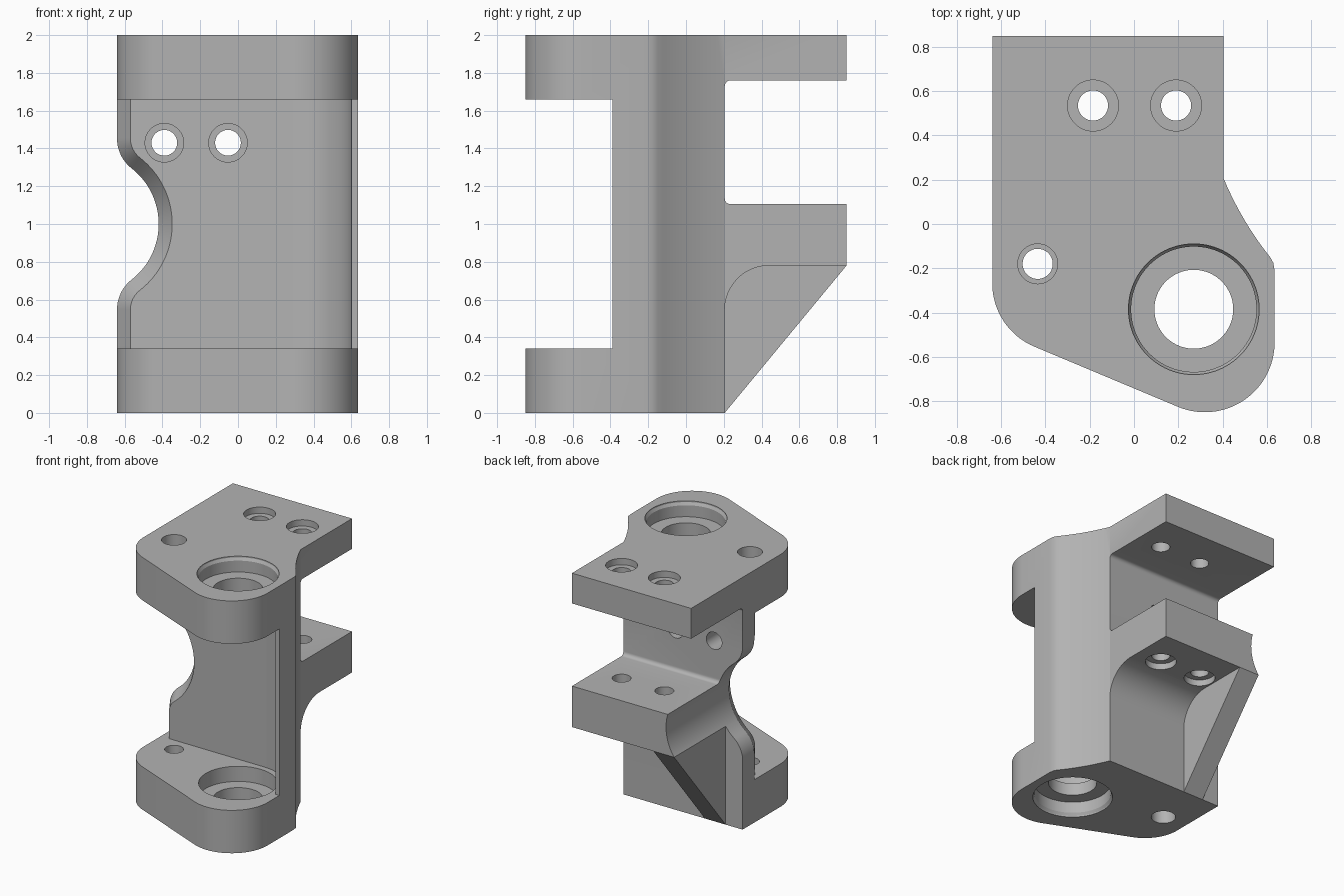
import bpy, bmesh
from math import sin, cos, radians, pi, hypot, atan2, degrees
from mathutils import Vector

cube = bpy.data.objects.get("Cube")
if cube:
    bpy.data.objects.remove(cube, do_unlink=True)

metal = bpy.data.materials.new("machined_grey")
metal.use_nodes = True
GREY = (0.45, 0.45, 0.45, 1)
metal.diffuse_color = GREY
metal.node_tree.nodes["Principled BSDF"].inputs["Base Color"].default_value = GREY


def arc(cx, cy, r, a0, a1, n=16):
    """Points on a circular arc, angles in degrees."""
    steps = [radians(a0 + (a1 - a0) * i / n) for i in range(n + 1)]
    return [(cx + r * cos(a), cy + r * sin(a)) for a in steps]


def loft(name, rings):
    """Closed solid through matching rings of points."""
    bm = bmesh.new()
    loops = [[bm.verts.new(p) for p in ring] for ring in rings]
    n = len(loops[0])
    for a, b in zip(loops, loops[1:]):
        for i in range(n):
            j = (i + 1) % n
            bm.faces.new((a[i], a[j], b[j], b[i]))
    bm.faces.new(loops[0])
    bm.faces.new(loops[-1])
    bmesh.ops.recalc_face_normals(bm, faces=bm.faces)
    mesh = bpy.data.meshes.new(name)
    bm.to_mesh(mesh)
    bm.free()
    mesh.materials.append(metal)
    obj = bpy.data.objects.new(name, mesh)
    bpy.context.collection.objects.link(obj)
    return obj


def prism_z(name, pts, z0, z1):
    return loft(name, [[(x, y, z) for x, y in pts] for z in (z0, z1)])


def prism_x(name, pts, x0, x1):
    return loft(name, [[(x, y, z) for y, z in pts] for x in (x0, x1)])


def stepped_hole(name, x, y, profile, n=64):
    """Vertical turned cutter from (radius, height) steps."""
    turn = [2 * pi * i / n for i in range(n)]
    return loft(name, [[(x + r * cos(a), y + r * sin(a), z) for a in turn]
                       for r, z in profile])


def mirrored(profile):
    """The same steps seen from the lower plate."""
    return [(r, 2 - z) for r, z in profile]


# Plan outline, extruded to the full height
BACK = 0.205
p0, p1, p2 = Vector((0.405, BACK)), Vector((0.487, 0.01)), Vector((0.615, -0.15))
flank = [tuple(p0 * (1 - t) ** 2 + p1 * 2 * t * (1 - t) + p2 * t * t)
         for t in [i / 10 for i in range(11)]]
outline = [(-0.64, 0.85), (0.405, 0.85)] + flank
outline += [(0.629, -0.175), (0.635, -0.21)]
outline += arc(0.32, -0.535, 0.315, 0, -113.2, 32)
outline += arc(-0.33, -0.268, 0.31, -113.2, -180, 20)
body = prism_z("bracket_body", outline, 0, 2)

cutters = []

# Front pocket, leaving a thin wall that sweeps round the bore
pocket = [(-1, -0.05)] + arc(0.27, -0.385, 0.33, 90, 0, 32)
pocket += [(0.6, -0.39), (1, -0.39), (1, -1.2), (-1, -1.2)]
cutters.append(prism_z("pocket_cutter", pocket, 0.34, 1.66))

# Gap between the top plate and the shelf, small inner fillets
f = 0.03
gap = [(1.2, 1.76)] + arc(BACK + f, 1.76 - f, f, 90, 180, 6)
gap += arc(BACK + f, 1.105 + f, f, 180, 270, 6) + [(1.2, 1.105)]
cutters.append(prism_x("gap_cutter", gap, -1, 1))

# Space under the shelf beside the gusset, with a large fillet
R = 0.235
under = [(BACK, -0.1)] + arc(BACK + R, 0.78 - R, R, 180, 90, 20)
under += [(1.2, 0.78), (1.2, -0.1)]
cutters.append(prism_x("under_shelf_cutter", under, -0.31, 1))

# Space outside the gusset, and its sloping edge
side = [(BACK, -0.1), (BACK, 0.78), (1.2, 0.78), (1.2, -0.1)]
cutters.append(prism_x("gusset_side_cutter", side, -1, -0.491))
slope = [(BACK, 0), (0.85, 0.78), (1.2, 0.78), (1.2, -0.1), (BACK, -0.1)]
cutters.append(prism_x("gusset_slope_cutter", slope, -1, 1))


# Round side notch with blended ends and a bevelled front edge
def notch(offset):
    cx, r, rf = -0.795, 0.375, 0.2
    dx = -0.6405 + rf - cx
    dz = ((r + rf) ** 2 - dx ** 2) ** 0.5
    turn = degrees(atan2(dz, dx))
    upper = arc(cx + dx, 1 + dz, rf - offset, 180, 180 + turn, 14)
    lower = [(x, 2 - z) for x, z in reversed(upper)]
    bowl = arc(cx, 1, r + offset, turn, -turn, 32)[1:-1]
    x_end = -0.6405 + offset
    return ([(-1.2, 1.66), (x_end, 1.66)] + upper + bowl + lower
            + [(x_end, 0.34), (-1.2, 0.34)])


stations = [(1.2, 0), (0.06, 0), (-0.05, 0.07), (-0.072, 0.084)]
cutters.append(loft("notch_cutter", [[(x, y, z) for x, z in notch(o)]
                                     for y, o in stations]))

# Bearing bores and pin holes, alike in both plates
bore = [(0.295, 2.1), (0.295, 1.99), (0.283, 1.97), (0.283, 1.88),
        (0.178, 1.88), (0.178, 1.78), (0.283, 1.78), (0.283, 1.6)]
pin = [(0.09, 2.1), (0.09, 1.85), (0.068, 1.85), (0.068, 1.6)]
for steps in (bore, mirrored(bore)):
    cutters.append(stepped_hole("bore_cutter", 0.27, -0.385, steps, 96))
for steps in (pin, mirrored(pin)):
    cutters.append(stepped_hole("pin_cutter", -0.435, -0.18, steps))

# Counterbored bolt holes in the top plate and the shelf
bolt = [(0.115, 2.1), (0.115, 1.95), (0.068, 1.95), (0.068, 1.7)]
shelf_bolt = [(0.068, 1.2), (0.068, 0.83), (0.115, 0.83), (0.115, 0.6)]
for x in (-0.185, 0.19):
    for steps in (bolt, shelf_bolt):
        cutters.append(stepped_hole("bolt_cutter", x, 0.535, steps))

# Counterbored holes through the wall, running front to back
ring = arc(0, 0, 1, 0, 360, 64)[:-1]
wall_steps = [(0.102, -0.2), (0.102, 0.0), (0.068, 0.0), (0.068, 0.3)]
for hx in (-0.39, -0.053):
    cutters.append(loft("wall_hole_cutter",
                        [[(hx + r * u, y, 1.43 + r * v) for u, v in ring]
                         for r, y in wall_steps]))

# Cut the body, bake the result and drop the cutters
for c in cutters:
    c.hide_render = True
    mod = body.modifiers.new(c.name, "BOOLEAN")
    mod.operation = "DIFFERENCE"
    mod.solver = "EXACT"
    mod.object = c
bpy.context.view_layer.update()
graph = bpy.context.evaluated_depsgraph_get()
baked = bpy.data.meshes.new_from_object(body.evaluated_get(graph))
body.modifiers.clear()
body.data = baked
baked.materials.clear()
baked.materials.append(metal)
for poly in baked.polygons:
    poly.material_index = 0
for c in cutters:
    bpy.data.objects.remove(c, do_unlink=True)

# Smooth the curved walls, keep machined edges sharp
bpy.ops.object.select_all(action="DESELECT")
body.select_set(True)
bpy.context.view_layer.objects.active = body
bpy.ops.object.shade_smooth_by_angle(angle=radians(25))
